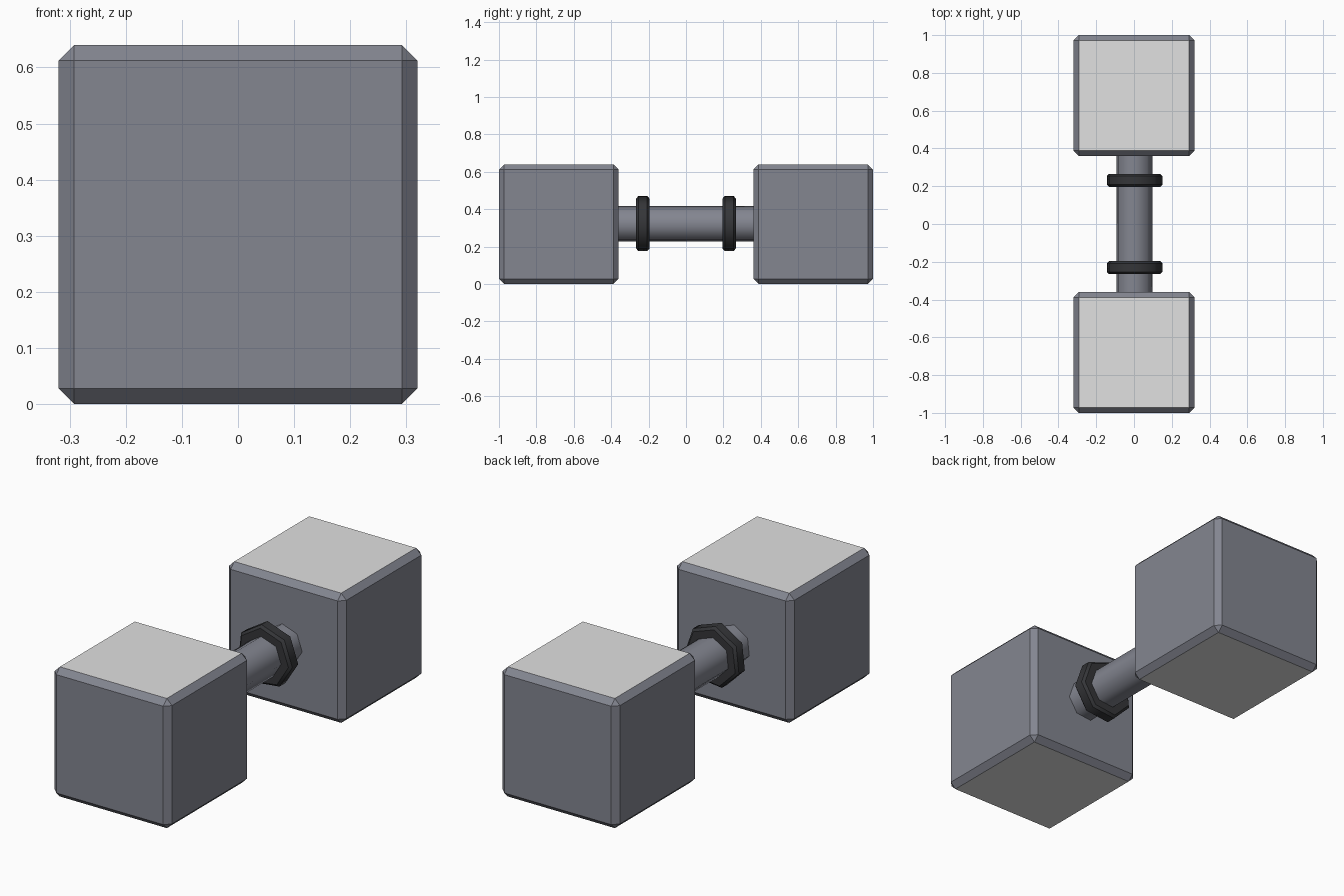
import bpy, bmesh, math

if "Cube" in bpy.data.objects:
    bpy.data.objects.remove(bpy.data.objects["Cube"])


def material(name, rgb):
    m = bpy.data.materials.new(name)
    m.diffuse_color = (*rgb, 1)
    m.use_nodes = True
    m.node_tree.nodes["Principled BSDF"].inputs["Base Color"].default_value = m.diffuse_color
    return m


STEEL = material("steel_grey", (0.228, 0.237, 0.28))
LIGHT = material("light_grey", (0.75, 0.75, 0.75))
BLACK = material("black_rubber", (0.035, 0.036, 0.04))
SIDES, AXIS_Z = 7, 0.32


def finish(bm, name, *mats):
    bmesh.ops.recalc_face_normals(bm, faces=bm.faces)
    me = bpy.data.meshes.new(name)
    bm.to_mesh(me)
    bm.free()
    for m in mats:
        me.materials.append(m)
    ob = bpy.data.objects.new(name, me)
    bpy.context.collection.objects.link(ob)
    return ob


def lathe(name, profile, mat):
    """Capped seven-sided solid along y from (y, radius) pairs."""
    bm = bmesh.new()
    rings = []
    for y, r in profile:
        angles = [math.radians(45) + math.tau * i / SIDES for i in range(SIDES)]
        rings.append([bm.verts.new((r * math.cos(a), y, AXIS_Z + r * math.sin(a)))
                      for a in angles])
    for a, b in zip(rings, rings[1:]):
        for i in range(SIDES):
            j = (i + 1) % SIDES
            bm.faces.new((a[i], a[j], b[j], b[i])).smooth = True
    bm.faces.new(rings[0])
    bm.faces.new(rings[-1])
    # keep the edges running round the axis crisp
    for e in bm.edges:
        if abs(e.verts[0].co.y - e.verts[1].co.y) < 1e-5:
            e.smooth = False
    return finish(bm, name, mat)


def weight(name, y):
    """Chamfered cube, light on its flat top and bottom."""
    bm = bmesh.new()
    bmesh.ops.create_cube(bm, size=0.64)
    bmesh.ops.translate(bm, verts=bm.verts, vec=(0, y, 0.32))
    bmesh.ops.bevel(bm, geom=bm.edges[:], offset=0.028, segments=1, affect='EDGES')
    bm.normal_update()
    for f in bm.faces:
        f.material_index = 1 if abs(f.normal.z) > 0.99 else 0
    return finish(bm, name, STEEL, LIGHT)


# handle bar, ends sunk into the weights
lathe("handle_bar", [(-0.38, 0.099), (0.38, 0.099)], STEEL)

# weights and grip collars at both ends
for side, s in (("front", -1), ("back", 1)):
    weight(side + "_weight", s * 0.68)
    lathe(side + "_collar",
          [(s * 0.196, 0.139), (s * 0.208, 0.152),
           (s * 0.254, 0.152), (s * 0.266, 0.139)], BLACK)
